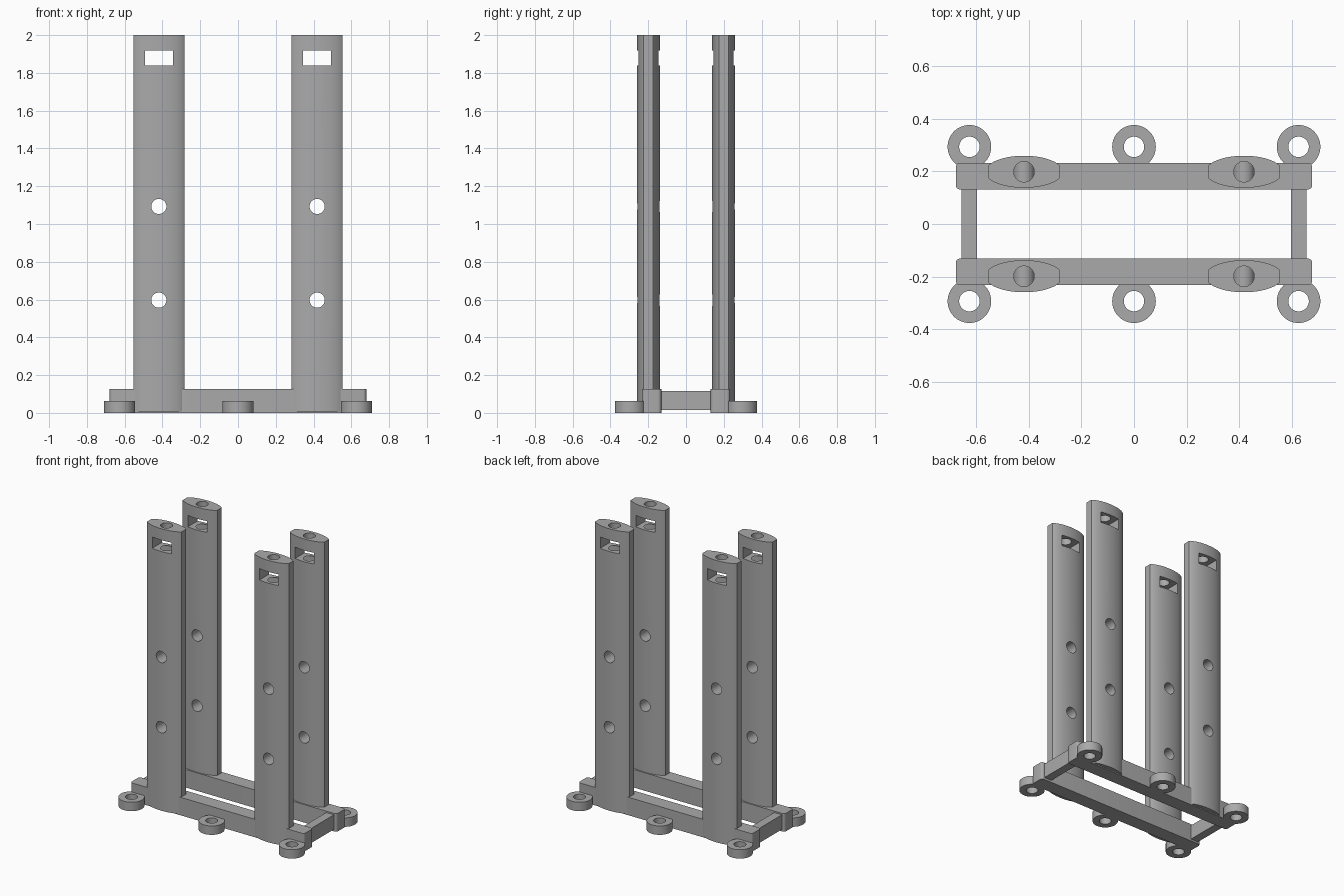
import bpy
import bmesh
from math import cos, sin, pi, sqrt, radians
from mathutils import Matrix, Vector

default = bpy.data.objects.get("Cube")
if default:
    bpy.data.objects.remove(default, do_unlink=True)

grey = bpy.data.materials.new("plain grey")
grey.use_nodes = True
colour = (0.4, 0.4, 0.4, 1)
grey.diffuse_color = colour
grey.node_tree.nodes["Principled BSDF"].inputs["Base Color"].default_value = colour


def add_object(name, mesh, location=(0, 0, 0)):
    obj = bpy.data.objects.new(name, mesh)
    obj.location = location
    bpy.context.collection.objects.link(obj)
    return obj


def finish(name, bm):
    """Turn a bmesh into a grey mesh with smooth curves and sharp edges."""
    bmesh.ops.recalc_face_normals(bm, faces=bm.faces)
    mesh = bpy.data.meshes.new(name)
    bm.to_mesh(mesh)
    bm.free()
    mesh.materials.append(grey)
    return mesh


def smooth(mesh):
    for face in mesh.polygons:
        face.use_smooth = True
    mesh.set_sharp_from_angle(angle=radians(30))


def prism(name, outline, z0, z1):
    """Extrude a flat outline between two heights."""
    bm = bmesh.new()
    face = bm.faces.new([bm.verts.new((x, y, z0)) for x, y in outline])
    top = bmesh.ops.extrude_face_region(bm, geom=[face])["geom"]
    verts = [v for v in top if isinstance(v, bmesh.types.BMVert)]
    bmesh.ops.translate(bm, verts=verts, vec=(0, 0, z1 - z0))
    return finish(name, bm)


def circle(radius, steps=48):
    return [(radius * cos(2 * pi * i / steps), radius * sin(2 * pi * i / steps))
            for i in range(steps)]


def box(name, size, bevel=0):
    """Box centred on its origin, optionally with rounded upright edges."""
    bm = bmesh.new()
    bmesh.ops.create_cube(bm, size=1, matrix=Matrix.Diagonal((*size, 1)))
    if bevel:
        upright = [e for e in bm.edges
                   if abs(e.verts[0].co.z - e.verts[1].co.z) > size[2] / 2]
        bmesh.ops.bevel(bm, geom=upright, offset=bevel, segments=5,
                        profile=0.5, affect='EDGES')
    return finish(name, bm)


def cut(mesh, cutter_meshes):
    """Subtract each cutter mesh and return the resulting mesh."""
    body = add_object("cut_body", mesh)
    cutters = []
    for cutter_mesh in cutter_meshes:
        cutter = add_object("cutter", cutter_mesh)
        cutter.hide_render = True
        cutters.append(cutter)
        mod = body.modifiers.new("cut", 'BOOLEAN')
        mod.operation = 'DIFFERENCE'
        mod.solver = 'EXACT'
        mod.object = cutter
    bpy.context.view_layer.update()
    graph = bpy.context.evaluated_depsgraph_get()
    result = bpy.data.meshes.new_from_object(body.evaluated_get(graph))
    for obj in [body] + cutters:
        bpy.data.objects.remove(obj, do_unlink=True)
    smooth(result)
    return result


# Upright: elliptical section with its two narrow ends cut flat
HALF_W, HALF_D, ELLIPSE_A = 0.135, 0.061, 0.148
steps = 32
front_curve = []
for i in range(steps + 1):
    x = -HALF_W * cos(pi * i / steps)
    front_curve.append((x, -HALF_D * sqrt(1 - (x / ELLIPSE_A) ** 2)))
outline = front_curve + [(-x, -y) for x, y in front_curve]
upright = prism("upright", outline, 0.008, 2)

# Cutters: two round cross holes, a slot, and a bore from the top
cutters = []
for height in (0.597, 1.093):
    hole = prism("cross_hole", circle(0.04), -0.2, 0.2)
    hole.transform(Matrix.Translation((0, 0, height)) @ Matrix.Rotation(pi / 2, 4, 'X'))
    cutters.append(hole)
slot = box("slot", (0.149, 0.4, 0.08))
slot.transform(Matrix.Translation((0, 0, 1.879)))
cutters += [slot, prism("bore", circle(0.039), 1.6, 2.1)]
upright = cut(upright, cutters)

# Mounting ring
ring = cut(prism("ring", circle(0.083, 64), 0, 0.063),
           [prism("ring_hole", circle(0.039), -0.1, 0.2)])

# Long rail with rounded ends, and the short bar joining the rails
rail = box("rail", (1.358, 0.102, 0.127), bevel=0.018)
smooth(rail)
crossbar = box("crossbar", (0.06, 0.29, 0.103))

for side_y, depth in ((-1, "front"), (1, "back")):
    add_object(depth + "_rail", rail, (0, side_y * 0.182, 0.0635))
    for side_x, side in ((-1, "right"), (1, "left")):
        add_object(f"{depth}_{side}_upright", upright,
                   (side_x * 0.419, side_y * 0.199, 0))
    for side_x, side in ((-1, "right"), (0, "middle"), (1, "left")):
        add_object(f"{depth}_{side}_mounting_ring", ring,
                   (side_x * 0.627, side_y * 0.294, 0))

for side_x, side in ((-1, "right"), (1, "left")):
    add_object(side + "_crossbar", crossbar, (side_x * 0.628, 0, 0.0655))
